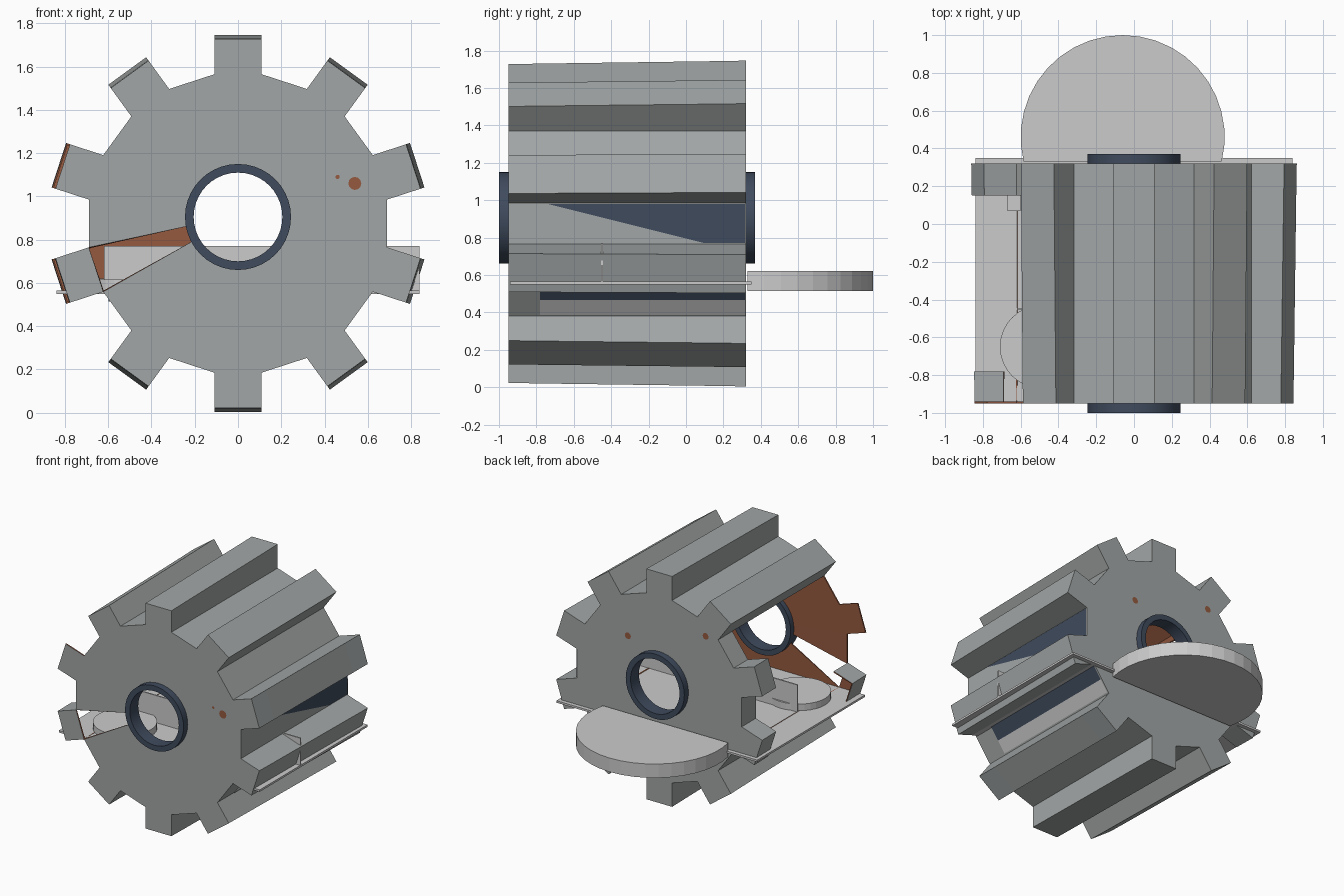
import bpy, bmesh, math

if "Cube" in bpy.data.objects:
    bpy.data.objects.remove(bpy.data.objects["Cube"])

def mat(name, c):
    m = bpy.data.materials.new(name)
    m.diffuse_color = (*c, 1)
    m.use_nodes = True
    m.node_tree.nodes["Principled BSDF"].inputs["Base Color"].default_value = m.diffuse_color
    return m

GREY = mat("steel_grey", (0.36, 0.38, 0.38))
RUST = mat("rust_orange", (0.30, 0.10, 0.05))
NAVY = mat("dark_navy", (0.05, 0.07, 0.11))
PALE = mat("pale_grey", (0.60, 0.60, 0.60))

def make(name, bm, *mats):
    me = bpy.data.meshes.new(name)
    bm.to_mesh(me)
    bm.free()
    ob = bpy.data.objects.new(name, me)
    bpy.context.collection.objects.link(ob)
    for m in mats:
        me.materials.append(m)
    return ob

def box(name, x0, x1, y0, y1, z0, z1, m):
    bm = bmesh.new()
    bmesh.ops.create_cube(bm, size=1)
    for v in bm.verts:
        v.co = ((x0 + x1) / 2 + v.co.x * (x1 - x0), (y0 + y1) / 2 + v.co.y * (y1 - y0),
                (z0 + z1) / 2 + v.co.z * (z1 - z0))
    return make(name, bm, m)

def prism(name, pts, z0, z1, m):
    bm = bmesh.new()
    f = bm.faces.new([bm.verts.new((x, y, z0)) for x, y in pts])
    r = bmesh.ops.extrude_face_region(bm, geom=[f])
    for v in r["geom"]:
        if isinstance(v, bmesh.types.BMVert):
            v.co.z = z1
    bmesh.ops.recalc_face_normals(bm, faces=bm.faces)
    return make(name, bm, m)

def panel(name, pts, m):
    bm = bmesh.new()
    bm.faces.new([bm.verts.new(p) for p in pts])
    return make(name, bm, m)

# Gear shell: ten teeth, hollow, with an open doorway on the left
CZ = 0.875
STATIONS = [(-0.95, 0.852), (-0.78, 0.855), (0.15, 0.868), (0.32, 0.871)]

def section(tip):
    pts = []
    for k in range(10):
        a = math.radians(90 + 36 * k)
        c, s = math.cos(a), math.sin(a)
        for r, t in ((0.69, -0.108), (tip, -0.108), (tip, 0.108), (0.69, 0.108)):
            pts.append((r * c - t * s, CZ + r * s + t * c))
    return pts

bm = bmesh.new()
rows = [[bm.verts.new((x, y, z)) for x, z in section(tip)] for y, tip in STATIONS]
for j in range(3):
    for i in range(40):
        doorway = 7 <= i <= 14          # gap, tooth, gap, next tooth
        if j == 1 and doorway:
            continue
        if j == 0 and 7 <= i <= 11:
            continue
        n = (i + 1) % 40
        bm.faces.new((rows[j][i], rows[j][n], rows[j + 1][n], rows[j + 1][i]))
for row, front in ((rows[0], True), (rows[3], False)):
    y = row[0].co.y
    hub = {}
    for i in range(40):
        if i % 4 in (0, 3):
            v = row[i].co
            a = math.atan2(v.z - CZ, v.x)
            hub[i] = bm.verts.new((0.23 * math.cos(a), y, 0.90 + 0.23 * math.sin(a)))
    def add(*vs):
        bm.faces.new(vs if not front else vs[::-1])
    for k in range(10):
        a, b, n = 4 * k, 4 * k + 3, (4 * k + 4) % 40
        add(row[a], row[b], row[b - 1], row[a + 1])
        add(row[b], row[n], hub[n], hub[b])
        if not (front and k == 3):      # one missing wedge on the front
            add(row[a], row[b], hub[b], hub[a])
bmesh.ops.recalc_face_normals(bm, faces=bm.faces)
top = max(bm.faces, key=lambda f: f.calc_center_median().z)
if top.normal.z < 0:
    bmesh.ops.reverse_faces(bm, faces=bm.faces)
gear = make("gear_shell", bm, GREY, RUST)
sol = gear.modifiers.new("rust_lining", 'SOLIDIFY')
sol.thickness = 0.01
sol.offset = -1
sol.material_offset = 1
sol.material_offset_rim = 1

# Navy rings in both hub openings
def ring(name, y0, y1):
    bm = bmesh.new()
    N = 40
    prof = ((0.245, y0), (0.245, y1), (0.205, y1), (0.205, y0))
    vs = [[bm.verts.new((r * math.cos(2 * math.pi * i / N), y, 0.905 + r * math.sin(2 * math.pi * i / N)))
           for r, y in prof] for i in range(N)]
    for i in range(N):
        for j in range(4):
            bm.faces.new((vs[i][j], vs[i][(j + 1) % 4], vs[(i + 1) % N][(j + 1) % 4], vs[(i + 1) % N][j]))
    bmesh.ops.recalc_face_normals(bm, faces=bm.faces)
    for f in bm.faces:
        f.smooth = abs(f.normal.y) < 0.5
    ob = make(name, bm, NAVY)
    for e in ob.data.edges:
        a, b = (ob.data.vertices[i].co for i in e.vertices)
        if abs(a.y - b.y) < 1e-5:
            e.use_edge_sharp = True

ring("front_ring", -1.0, -0.90)
ring("back_ring", 0.27, 0.37)

# Floor, partition and inner fittings
box("floor", -0.84, 0.84, -0.94, 0.35, 0.55, 0.565, PALE)
box("partition", -0.62, 0.84, -0.455, -0.445, 0.565, 0.77, PALE)
box("inner_post", -0.67, -0.60, 0.07, 0.15, 0.565, 0.62, PALE)

def circle(cx, cy, r, n):
    return [(cx + r * math.cos(2 * math.pi * i / n), cy + r * math.sin(2 * math.pi * i / n)) for i in range(n)]

prism("inner_disc", circle(-0.49, -0.65, 0.22, 32), 0.56, 0.615, PALE)

# Round rear platform, cut straight where it meets the gear
a0 = math.asin((0.33 - 0.46) / 0.54)
arc = [a0 + (math.pi - 2 * a0) * i / 22 for i in range(23)]
prism("rear_platform", [(-0.06 + 0.54 * math.cos(a), 0.46 + 0.54 * math.sin(a)) for a in arc], 0.515, 0.62, PALE)

# Navy and pale panels between the teeth on the right side
panel("navy_side_panel", [(0.694, -0.74, 0.98), (0.694, 0.10, 0.77), (0.694, 0.315, 0.77), (0.694, 0.315, 0.98)], NAVY)

def gap_panel(name, t0, t1, m):
    a, b = section(0.86)[4 * 6 + 3], section(0.86)[4 * 7]
    p = [(a[0] + (b[0] - a[0]) * t + 0.005, a[1] + (b[1] - a[1]) * t - 0.004) for t in (t0, t1)]
    panel(name, [(x, y, z) for (x, z), y in ((p[0], -0.78), (p[0], 0.315), (p[1], 0.315), (p[1], -0.78))], m)

gap_panel("navy_gap_panel", 0.5, 1.0, NAVY)
gap_panel("pale_gap_panel", 0.05, 0.5, PALE)

# Rust spots on both end faces
def spot(name, x, y, z, r):
    panel(name, [(x + u, y, z + w) for u, w in circle(0, 0, r, 12)], RUST)

spot("front_spot_large", 0.54, -0.953, 1.06, 0.03)
spot("front_spot_small", 0.46, -0.953, 1.09, 0.01)
spot("back_spot_right", 0.26, 0.323, 1.20, 0.025)
spot("back_spot_left", -0.39, 0.323, 1.37, 0.025)
